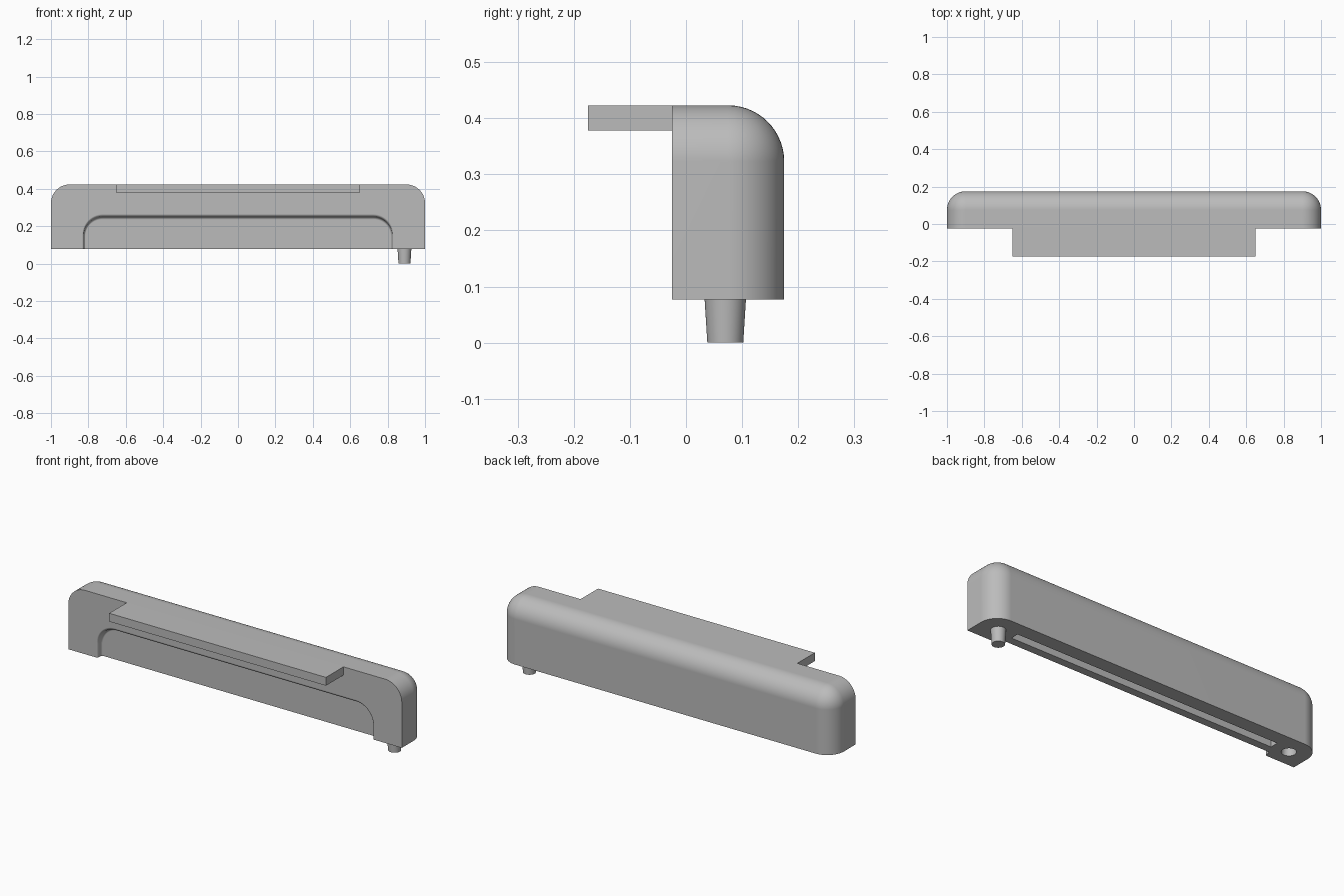
import bpy, bmesh
from math import sin, cos, pi

if "Cube" in bpy.data.objects:
    bpy.data.objects.remove(bpy.data.objects["Cube"])

grey = bpy.data.materials.new("plain grey")
grey.use_nodes = True
grey.diffuse_color = (0.5, 0.5, 0.5, 1)
grey.node_tree.nodes["Principled BSDF"].inputs["Base Color"].default_value = (0.5, 0.5, 0.5, 1)

BOTTOM, TOP = 0.077, 0.423
FRONT, BACK = -0.025, 0.175
PEG_X, PEG_Y = 0.89, 0.07


def finish(name, bm):
    bmesh.ops.recalc_face_normals(bm, faces=bm.faces)
    mesh = bpy.data.meshes.new(name)
    bm.to_mesh(mesh)
    bm.free()
    mesh.materials.append(grey)
    obj = bpy.data.objects.new(name, mesh)
    bpy.context.collection.objects.link(obj)
    return obj


def box_mesh(x, y0, y1, z0, z1):
    bm = bmesh.new()
    bmesh.ops.create_cube(bm, size=1)
    for v in bm.verts:
        v.co = (2 * x * v.co.x, y0 if v.co.y < 0 else y1, z0 if v.co.z < 0 else z1)
    return bm


def cone(name, x, z0, z1, r0, r1):
    bm = bmesh.new()
    bmesh.ops.create_cone(bm, cap_ends=True, segments=48, radius1=r0, radius2=r1, depth=z1 - z0)
    bmesh.ops.translate(bm, verts=bm.verts, vec=(x, PEG_Y, (z0 + z1) / 2))
    return finish(name, bm)


def smooth(obj):
    bpy.ops.object.select_all(action="DESELECT")
    obj.select_set(True)
    bpy.context.view_layer.objects.active = obj
    bpy.ops.object.shade_smooth_by_angle(angle=0.6)


def arch(half, top, radius, y, steps=14):
    """Arch outline with rounded upper corners, open below the body."""
    pts = [(half, y, 0)]
    for side in (1, -1):
        arc = []
        for i in range(steps + 1):
            a = pi / 2 * i / steps
            arc.append((side * (half - radius + radius * cos(a)), y, top - radius + radius * sin(a)))
        pts += arc if side == 1 else arc[::-1]
    return pts + [(-half, y, 0)]


# Body: block with rounded back, top and side edges
bm = box_mesh(1, FRONT, BACK, BOTTOM, TOP)
rounded = []
for e in bm.edges:
    mid = (e.verts[0].co + e.verts[1].co) / 2
    at_back, at_top, at_side = mid.y > BACK - 0.01, mid.z > TOP - 0.01, abs(mid.x) > 0.99
    if at_back + at_top + at_side == 2:
        rounded.append(e)
bmesh.ops.bevel(bm, geom=rounded, offset=0.1, segments=14, profile=0.5, affect="EDGES")
body = finish("body", bm)

# Shallow arched front recess with a softly stepped rim
DEPTH, N = 0.035, 6
rim = [(0, -0.1)]
for i in range(N + 1):
    a = pi / 2 * i / N
    rim.append((0.5 * sin(a), 0.5 * DEPTH * (1 - cos(a))))
for i in range(1, N + 1):
    a = pi / 2 * i / N
    rim.append((1 - 0.5 * cos(a), 0.5 * DEPTH * (1 + sin(a))))
bm = bmesh.new()
loops = []
for u, d in rim:
    pts = arch(0.832 - 0.016 * u, 0.265 - 0.03 * u, 0.11 - 0.02 * u, FRONT + d)
    loops.append([bm.verts.new(p) for p in pts])
for a, b in zip(loops, loops[1:]):
    for i in range(len(a)):
        j = (i + 1) % len(a)
        bm.faces.new((a[i], a[j], b[j], b[i]))
bm.faces.new(loops[0])
bm.faces.new(loops[-1])
recess = finish("recess_cutter", bm)

# Long slot in the underside and socket for a neighbour's peg
slot = finish("slot_cutter", box_mesh(0.795, 0.053, 0.098, 0, 0.2))
socket = cone("socket_cutter", -PEG_X, 0.05, 0.155, 0.037, 0.033)

for cutter in (recess, slot, socket):
    cutter.hide_render = True
    mod = body.modifiers.new("cut", "BOOLEAN")
    mod.operation, mod.solver, mod.object = "DIFFERENCE", "EXACT", cutter
    bpy.context.view_layer.objects.active = body
    bpy.ops.object.modifier_apply(modifier=mod.name)
    bpy.data.objects.remove(cutter)
smooth(body)
weighted = body.modifiers.new("even shading", "WEIGHTED_NORMAL")
weighted.keep_sharp = True

# Flat tab projecting from the top of the front
tab = finish("front_tab", box_mesh(0.65, -0.175, FRONT, 0.378, TOP))

# Tapered peg under the left end
peg = cone("peg", PEG_X, 0, BOTTOM + 0.003, 0.032, 0.037)
smooth(peg)
